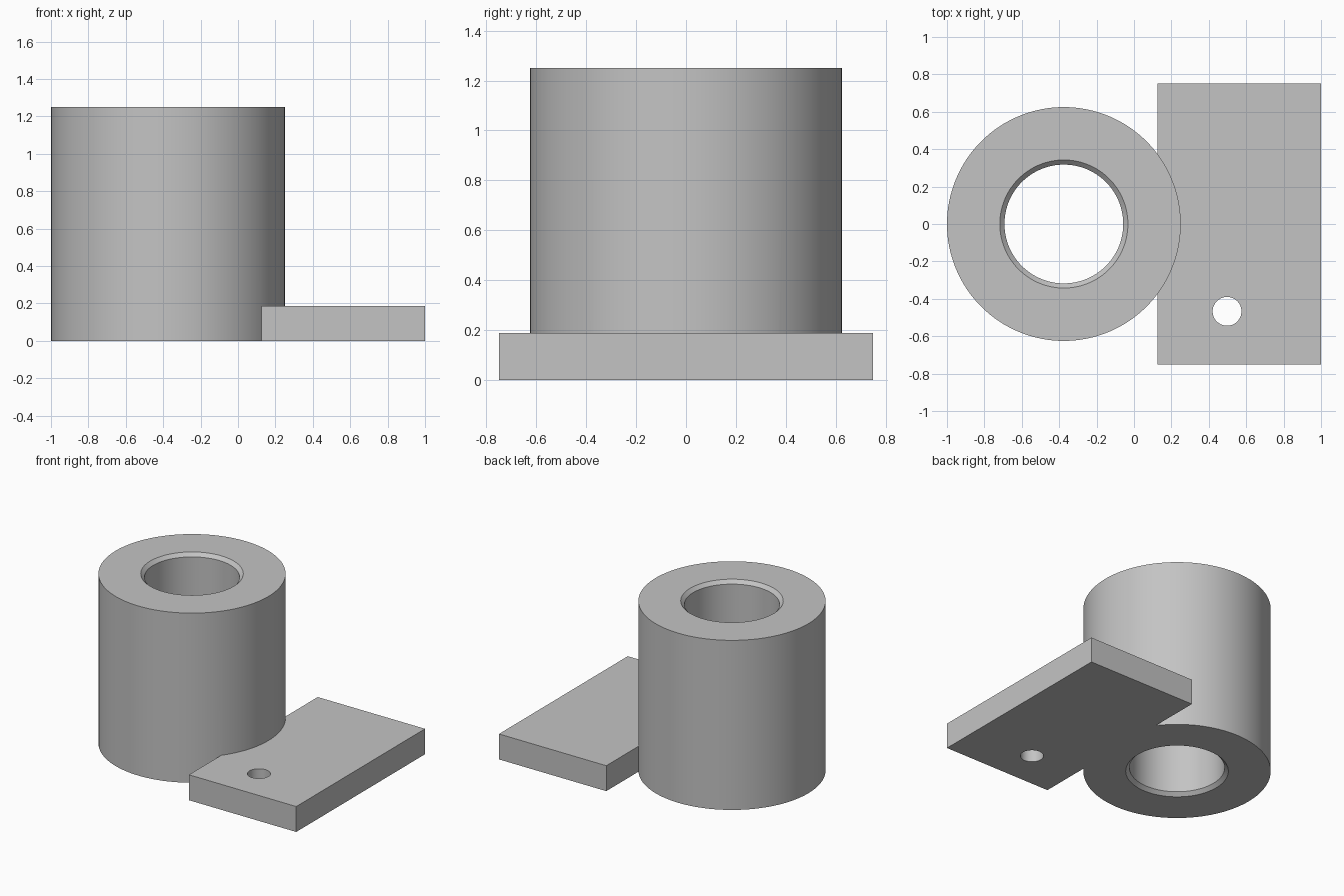
import bpy
import bmesh
from math import radians
from mathutils import Matrix, Vector

cube = bpy.data.objects.get("Cube")
if cube:
    bpy.data.objects.remove(cube, do_unlink=True)

# Main dimensions
SLEEVE_X, SLEEVE_R, SLEEVE_H = -0.375, 0.625, 1.25
BORE_R, CHAMFER = 0.3175, 0.025
PLATE_X0, PLATE_X1, PLATE_Y, PLATE_H = 0.125, 1.0, 0.75, 0.1875
HOLE_X, HOLE_Y, HOLE_R = 0.4975, -0.467, 0.077

grey = bpy.data.materials.new("plain_grey")
grey.use_nodes = True
colour = (0.55, 0.55, 0.55, 1)
grey.diffuse_color = colour
grey.node_tree.nodes["Principled BSDF"].inputs["Base Color"].default_value = colour


def add_object(name, bm):
    bmesh.ops.recalc_face_normals(bm, faces=bm.faces)
    mesh = bpy.data.meshes.new(name)
    bm.to_mesh(mesh)
    bm.free()
    mesh.materials.append(grey)
    obj = bpy.data.objects.new(name, mesh)
    bpy.context.collection.objects.link(obj)
    return obj


def lathe(name, profile, x, steps=128):
    """Spin a closed (radius, z) outline around a vertical axis at x."""
    bm = bmesh.new()
    verts = [bm.verts.new((x + r, 0, z)) for r, z in profile]
    edges = [bm.edges.new((a, b)) for a, b in zip(verts, verts[1:] + verts[:1])]
    bmesh.ops.spin(bm, geom=verts + edges, cent=(x, 0, 0), axis=(0, 0, 1),
                   angle=radians(360), steps=steps, use_merge=True)
    bmesh.ops.remove_doubles(bm, verts=bm.verts, dist=1e-5)
    return add_object(name, bm)


def cylinder(name, x, y, radius, z0, z1, segments):
    bm = bmesh.new()
    bmesh.ops.create_cone(bm, cap_ends=True, segments=segments, radius1=radius,
                          radius2=radius, depth=z1 - z0,
                          matrix=Matrix.Translation((x, y, (z0 + z1) / 2)))
    return add_object(name, bm)


def combine(target, other, operation):
    """Apply a boolean and discard the helper object."""
    mod = target.modifiers.new(operation.lower(), 'BOOLEAN')
    mod.operation, mod.solver, mod.object = operation, 'EXACT', other
    bpy.context.view_layer.objects.active = target
    bpy.ops.object.modifier_apply(modifier=mod.name)
    bpy.data.objects.remove(other, do_unlink=True)


# Sleeve: thick tube with the bore chamfered at both ends
sleeve = lathe("sleeve_with_plate", [
    (SLEEVE_R, 0), (SLEEVE_R, SLEEVE_H),
    (BORE_R + CHAMFER, SLEEVE_H), (BORE_R, SLEEVE_H - CHAMFER),
    (BORE_R, CHAMFER), (BORE_R + CHAMFER, 0)], SLEEVE_X)

# Mounting plate with one drilled hole
bm = bmesh.new()
size = Vector((PLATE_X1 - PLATE_X0, 2 * PLATE_Y, PLATE_H))
centre = Vector(((PLATE_X0 + PLATE_X1) / 2, 0, PLATE_H / 2))
bmesh.ops.create_cube(bm, size=1, matrix=Matrix.Translation(centre) @ Matrix.Diagonal(size).to_4x4())
plate = add_object("mounting_plate", bm)
drill = cylinder("hole_cutter", HOLE_X, HOLE_Y, HOLE_R, -0.1, PLATE_H + 0.1, 64)
combine(plate, drill, 'DIFFERENCE')

# Fuse plate and sleeve into one solid
combine(sleeve, plate, 'UNION')

# Smooth round walls, crisp edges
bpy.ops.object.select_all(action='DESELECT')
sleeve.select_set(True)
bpy.context.view_layer.objects.active = sleeve
bpy.ops.object.shade_smooth_by_angle(angle=radians(30))
